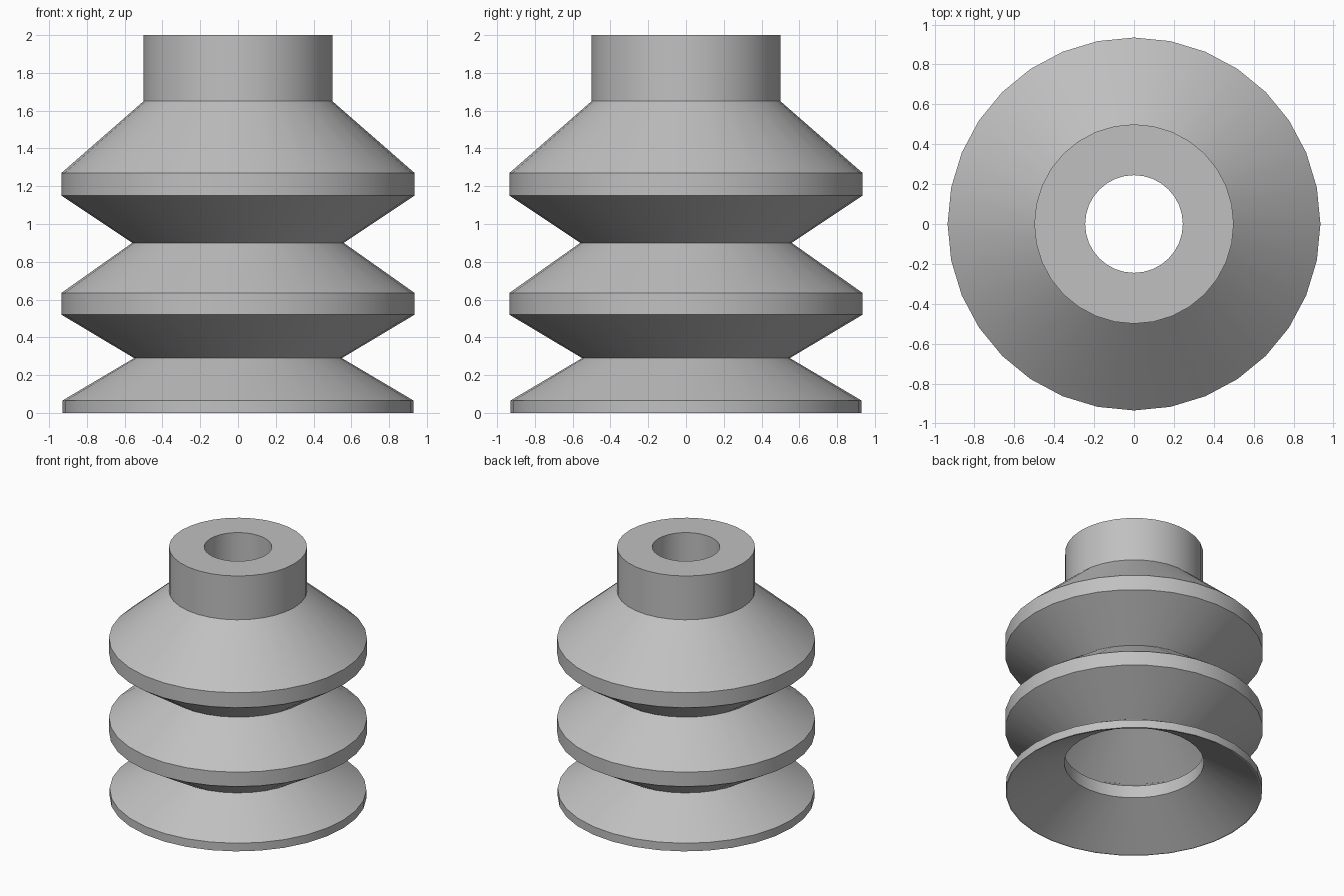
import bpy, bmesh, math

cube = bpy.data.objects.get("Cube")
if cube:
    bpy.data.objects.remove(cube, do_unlink=True)

SIDES = 32

# Single grey rubber
rubber = bpy.data.materials.new("grey rubber")
rubber.use_nodes = True
grey = (0.53, 0.53, 0.53, 1)
rubber.diffuse_color = grey
rubber.node_tree.nodes["Principled BSDF"].inputs["Base Color"].default_value = grey

# Outer wall from the bottom lip up to the collar (radius, height)
outer = [
    (0.93, 0), (0.93, 0.065), (0.55, 0.29),
    (0.935, 0.52), (0.935, 0.635), (0.56, 0.90),
    (0.935, 1.15), (0.935, 1.27), (0.5, 1.65), (0.5, 2),
]
# Bore and hollow folds from the top down to the bottom lip
inner = [
    (0.245, 2), (0.245, 1.6), (0.43, 1.6),
    (0.88, 1.2), (0.507, 0.95), (0.507, 0.85),
    (0.88, 0.57), (0.507, 0.34), (0.507, 0.24), (0.918, 0),
]


def lathe(name, profile, material):
    """Revolve a closed profile around the z axis."""
    bm = bmesh.new()
    rings = []
    for r, z in profile:
        ring = []
        for i in range(SIDES):
            a = math.tau * i / SIDES
            ring.append(bm.verts.new((r * math.cos(a), r * math.sin(a), z)))
        rings.append(ring)
    for k, low in enumerate(rings):
        high = rings[(k + 1) % len(rings)]
        for i in range(SIDES):
            j = (i + 1) % SIDES
            bm.faces.new((low[i], low[j], high[j], high[i]))
    bmesh.ops.recalc_face_normals(bm, faces=bm.faces)
    mesh = bpy.data.meshes.new(name)
    bm.to_mesh(mesh)
    bm.free()
    mesh.materials.append(material)
    obj = bpy.data.objects.new(name, mesh)
    bpy.context.collection.objects.link(obj)
    return obj


# Bellows cup with smooth walls and crisp fold edges
cup = lathe("bellows_cup", outer + inner, rubber)
bpy.ops.object.select_all(action='DESELECT')
cup.select_set(True)
bpy.context.view_layer.objects.active = cup
bpy.ops.object.shade_smooth_by_angle(angle=math.radians(25))
